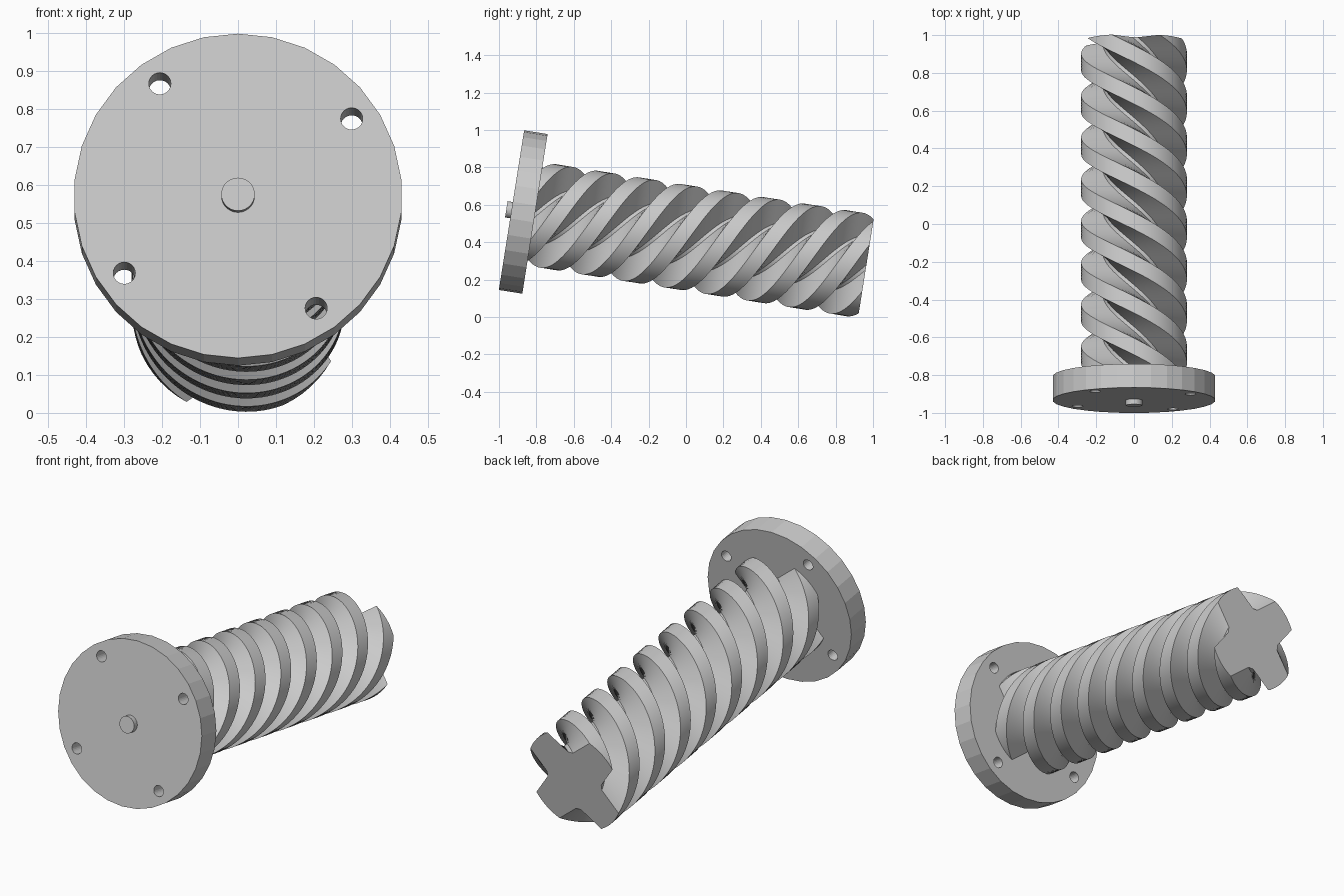
import bpy, bmesh, math
from mathutils import Matrix

cube = bpy.data.objects.get("Cube")
if cube:
    bpy.data.objects.remove(cube, do_unlink=True)

# Whole model leans: its long axis drops towards the back
PLACE = Matrix.Translation((0, -0.933, 0.571)) @ Matrix.Rotation(math.radians(-9), 4, 'X')
FLANGE_R, FLANGE_T = 0.432, 0.127
SCREW_R, CORE_R, SCREW_END = 0.28, 0.165, 1.92
STARTS, TURNS, LAYERS = 4, 2, 240

grey = bpy.data.materials.new("light_grey")
grey.use_nodes = True
grey.diffuse_color = (0.6, 0.6, 0.6, 1)
grey.node_tree.nodes["Principled BSDF"].inputs["Base Color"].default_value = (0.6, 0.6, 0.6, 1)


def finish(name, bm):
    bmesh.ops.recalc_face_normals(bm, faces=bm.faces)
    mesh = bpy.data.meshes.new(name)
    bm.to_mesh(mesh)
    bm.free()
    mesh.materials.append(grey)
    obj = bpy.data.objects.new(name, mesh)
    obj.matrix_world = PLACE
    bpy.context.collection.objects.link(obj)
    return obj


def polar(r, a, y):
    return (r * math.cos(a), y, r * math.sin(a))


def disc(bm, r, y0, y1, sides, x=0, z=0):
    """Cylinder along local y."""
    m = Matrix.Translation((x, (y0 + y1) / 2, z)) @ Matrix.Rotation(math.pi / 2, 4, 'X')
    bmesh.ops.create_cone(bm, cap_ends=True, segments=sides, radius1=r, radius2=r,
                          depth=y1 - y0, matrix=m)


# Round flange with four bolt holes
bm = bmesh.new()
disc(bm, FLANGE_R, 0, FLANGE_T, 30)
flange = finish("flange", bm)

bm = bmesh.new()
for i in range(4):
    x, _, z = polar(0.363, math.radians(34.5 + 90 * i), 0)
    disc(bm, 0.029, -0.1, FLANGE_T + 0.1, 24, x, z)
cutter = finish("bolt_hole_cutter", bm)
cutter.hide_render = True

mod = flange.modifiers.new("bolt_holes", 'BOOLEAN')
mod.operation, mod.solver, mod.object = 'DIFFERENCE', 'EXACT', cutter
bpy.context.view_layer.objects.active = flange
bpy.ops.object.modifier_apply(modifier=mod.name)
bpy.data.objects.remove(cutter, do_unlink=True)

# Small centre pin on the front
bm = bmesh.new()
disc(bm, 0.044, -0.028, 0.01, 32)
finish("centre_pin", bm)

# Four-lobed cross-section: wide arc tips, straight walls, narrow groove floor
profile = []
for i in range(STARTS):
    middle = 360 / STARTS * i + 43
    profile += [(SCREW_R, middle + d) for d in range(-18, 19, 6)]
    profile += [(CORE_R, middle + d) for d in (40, 45, 50)]

# Twist the section along the axis
bm = bmesh.new()
rings = []
for k in range(LAYERS + 1):
    t = k / LAYERS
    y = FLANGE_T + (SCREW_END - FLANGE_T) * t
    rings.append([bm.verts.new(polar(r, math.radians(a + 360 * TURNS * t), y)) for r, a in profile])
n = len(profile)
for low, high in zip(rings, rings[1:]):
    for j in range(n):
        bm.faces.new((low[j], low[(j + 1) % n], high[(j + 1) % n], high[j]))
bm.faces.new(rings[0])
bm.faces.new(rings[-1])
screw = finish("twisted_screw", bm)
bpy.ops.object.select_all(action='DESELECT')
screw.select_set(True)
bpy.context.view_layer.objects.active = screw
bpy.ops.object.shade_smooth_by_angle(angle=math.radians(25))
